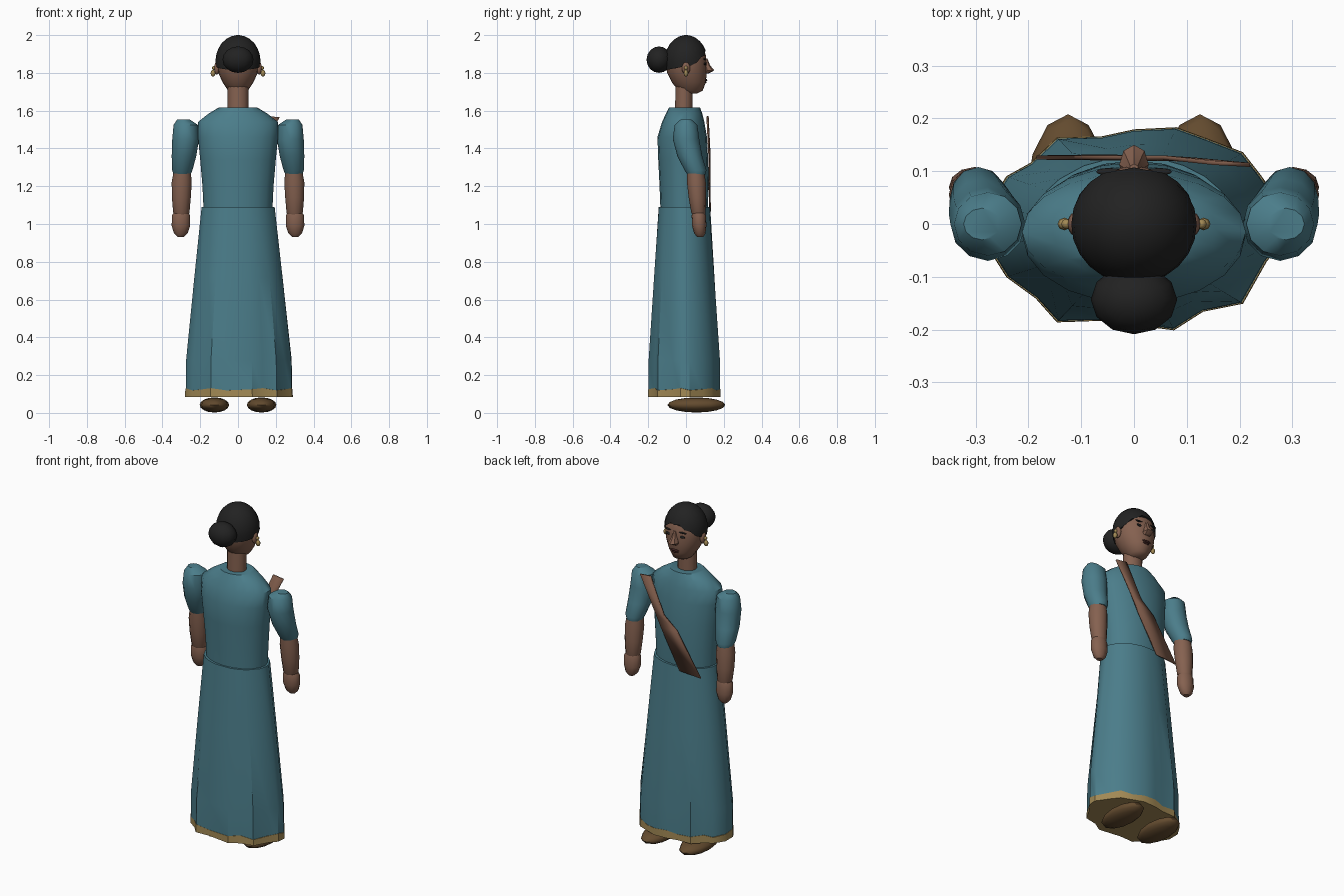
import bpy, bmesh, math
from mathutils import Vector

if "Cube" in bpy.data.objects:
    bpy.data.objects.remove(bpy.data.objects["Cube"])


def material(name, rgb):
    m = bpy.data.materials.new(name)
    m.diffuse_color = (*rgb, 1)
    m.use_nodes = True
    m.node_tree.nodes["Principled BSDF"].inputs["Base Color"].default_value = m.diffuse_color
    return m


TEAL = material("teal cloth", (0.070, 0.205, 0.255))
SKIN = material("brown skin", (0.235, 0.120, 0.080))
HAIR = material("black hair", (0.016, 0.016, 0.016))
GOLD = material("gold trim", (0.36, 0.25, 0.09))
SHOE = material("shoe leather", (0.125, 0.070, 0.028))
SASH = material("sash brown", (0.200, 0.100, 0.065))
LIPS = material("dark lips", (0.060, 0.020, 0.018))


def finish(bm, name, mat, angle=40):
    bmesh.ops.recalc_face_normals(bm, faces=bm.faces)
    me = bpy.data.meshes.new(name)
    bm.to_mesh(me)
    bm.free()
    me.materials.append(mat)
    me.shade_smooth()
    me.set_sharp_from_angle(angle=math.radians(angle))
    ob = bpy.data.objects.new(name, me)
    bpy.context.collection.objects.link(ob)
    return ob


def skin_rings(name, rings, mat, angle=40):
    """Join closed point loops into one capped body."""
    bm = bmesh.new()
    loops = [[bm.verts.new(p) for p in r] for r in rings]
    n = len(loops[0])
    for a, b in zip(loops, loops[1:]):
        for i in range(n):
            j = (i + 1) % n
            bm.faces.new((a[i], a[j], b[j], b[i]))
    bm.faces.new(loops[0])
    bm.faces.new(loops[-1])
    return finish(bm, name, mat, angle)


def loft(name, stations, mat, n=14, side=1, angle=40):
    """Stations are (x, y, z, rx, ry) level ellipses."""
    rings = []
    for x, y, z, rx, ry in stations:
        rings.append([(side * x + rx * math.cos(2 * math.pi * i / n),
                       y + ry * math.sin(2 * math.pi * i / n), z) for i in range(n)])
    return skin_rings(name, rings, mat, angle)


def ellipsoid(name, pos, rad, mat, seg=12, rows=8):
    bm = bmesh.new()
    bmesh.ops.create_uvsphere(bm, u_segments=seg, v_segments=rows, radius=1)
    for v in bm.verts:
        v.co = Vector([pos[k] + v.co[k] * rad[k] for k in range(3)])
    return finish(bm, name, mat, 60)


# Skirt: uneven pleated hem drawn up to an oval waist
hem = [(.288, .02), (.24, .09), (.205, .135), (.14, .16), (.08, .182), (0, .178),
       (-.06, .165), (-.145, .163), (-.195, .115), (-.24, .09), (-.278, .03),
       (-.278, -.04), (-.24, -.1), (-.185, -.14), (-.145, -.185), (-.06, -.182),
       (.075, -.2), (.13, -.165), (.205, -.15), (.25, -.07), (.285, -.03)]
waist = []
for x, y in hem:
    a = math.atan2((y + .01) / .19, x / .285)
    waist.append((.195 * math.cos(a), -.01 + .138 * math.sin(a)))


def level(t, z, grow=1.0, wave=0.0):
    return [(grow * (w[0] + (h[0] - w[0]) * t), grow * (w[1] + (h[1] - w[1]) * t),
             z + wave * (i % 3 - 1)) for i, (w, h) in enumerate(zip(waist, hem))]


skin_rings("skirt", [level(0, 1.09), level(.45, .72), level(.96, .28), level(.985, .10)],
           TEAL, 35)
skin_rings("skirt_hem", [level(.99, .125, 1.006, .006), level(1, .085, 1.008)], GOLD, 35)

# Bodice
loft("bodice", [(0, -.01, 1.07, .182, .125), (0, -.01, 1.2, .188, .13),
                (0, -.015, 1.34, .2, .132), (0, -.02, 1.46, .212, .131),
                (0, -.015, 1.54, .212, .112), (0, -.01, 1.585, .155, .096),
                (0, -.008, 1.618, .1, .082)], TEAL, 20)

# Neck and head
loft("neck", [(0, -.012, 1.59, .055, .047), (0, -.01, 1.73, .055, .047)], SKIN)
loft("head", [(0, .02, 1.69, .03, .035), (0, .024, 1.705, .052, .064),
              (0, .015, 1.75, .082, .09), (0, .005, 1.80, .104, .105),
              (0, 0, 1.85, .111, .11), (0, 0, 1.90, .108, .104),
              (0, 0, 1.95, .08, .075), (0, 0, 1.98, .04, .04)], SKIN, 20, angle=70)
loft("nose", [(0, .1, 1.797, .022, .02), (0, .112, 1.813, .028, .038),
              (0, .106, 1.84, .017, .022), (0, .1, 1.875, .01, .014)], SKIN, 8, angle=30)

# Hair cap: high at the forehead, low at the nape
N = 24
cap = []
for k in range(8):
    ring = []
    for i in range(N):
        a = 2 * math.pi * i / N
        f = math.sin(a)
        low = 1.835 + (.075 * f ** 2 if f > 0 else .02 * f)
        if f > .3:
            low += .01 * (i % 2)
        t0 = math.asin((low - 1.862) / .138)
        t = t0 + (math.radians(86) - t0) * k / 7
        ring.append((.119 * math.cos(t) * math.cos(a),
                     .114 * math.cos(t) * f, 1.862 + .138 * math.sin(t)))
    cap.append(ring)
skin_rings("hair_cap", cap, HAIR, 60)
ellipsoid("hair_bun", (0, -.143, 1.87), (.082, .066, .07), HAIR, 12, 8)

# Mouth
ellipsoid("upper_lip", (0, .104, 1.762), (.028, .009, .006), LIPS)
ellipsoid("lower_lip", (0, .1, 1.751), (.022, .01, .006), LIPS)

for s, tag in ((1, "right"), (-1, "left")):
    # Face details, ears and earrings
    ellipsoid("eye_" + tag, (s * .045, .1, 1.848), (.019, .006, .007), HAIR)
    ellipsoid("brow_" + tag, (s * .046, .099, 1.873), (.026, .007, .004), HAIR)
    ellipsoid("ear_" + tag, (s * .112, 0, 1.825), (.014, .022, .034), SKIN)
    ellipsoid("ear_stud_" + tag, (s * .128, 0, 1.826), (.01, .01, .011), GOLD, 8, 6)
    ellipsoid("earring_" + tag, (s * .132, 0, 1.798), (.013, .012, .018), GOLD, 8, 6)

    # Puffed sleeve
    loft("sleeve_" + tag, [(.288, 0, 1.552, .035, .03), (.277, 0, 1.525, .064, .06),
                           (.277, 0, 1.45, .071, .07), (.286, .02, 1.36, .065, .066),
                           (.295, .05, 1.285, .054, .058), (.296, .055, 1.262, .045, .048)],
         TEAL, 12, s)
    # Forearm and hand
    loft("forearm_" + tag, [(.295, .05, 1.29, .044, .045), (.298, .055, 1.22, .053, .05),
                            (.3, .06, 1.14, .05, .046), (.3, .066, 1.06, .043, .038),
                            (.3, .067, 1.045, .035, .032)], SKIN, 12, s)
    loft("hand_" + tag, [(.3, .067, 1.068, .036, .03), (.302, .068, 1.045, .048, .038),
                         (.302, .07, .99, .049, .038), (.303, .073, .95, .036, .03),
                         (.304, .075, .932, .017, .016)], SKIN, 12, s)
    # Shoe
    ellipsoid("shoe_" + tag, (s * .125, .055, .042), (.078, .153, .04), SHOE, 12, 8)

# Diagonal sash across the chest
bm = bmesh.new()
edges = [((.22, .112, 1.565), (.15, .116, 1.572)), ((.115, .122, 1.37), (.055, .126, 1.37)),
         ((.075, .123, 1.29), (-.03, .126, 1.30)), ((-.05, .128, 1.07), (-.185, .126, 1.06))]
pairs = [[bm.verts.new(p) for p in e] for e in edges]
for a, b in zip(pairs, pairs[1:]):
    bm.faces.new((a[0], a[1], b[1], b[0]))
sash = finish(bm, "sash", SASH, 30)
mod = sash.modifiers.new("thickness", "SOLIDIFY")
mod.thickness = .008
mod.offset = 0
